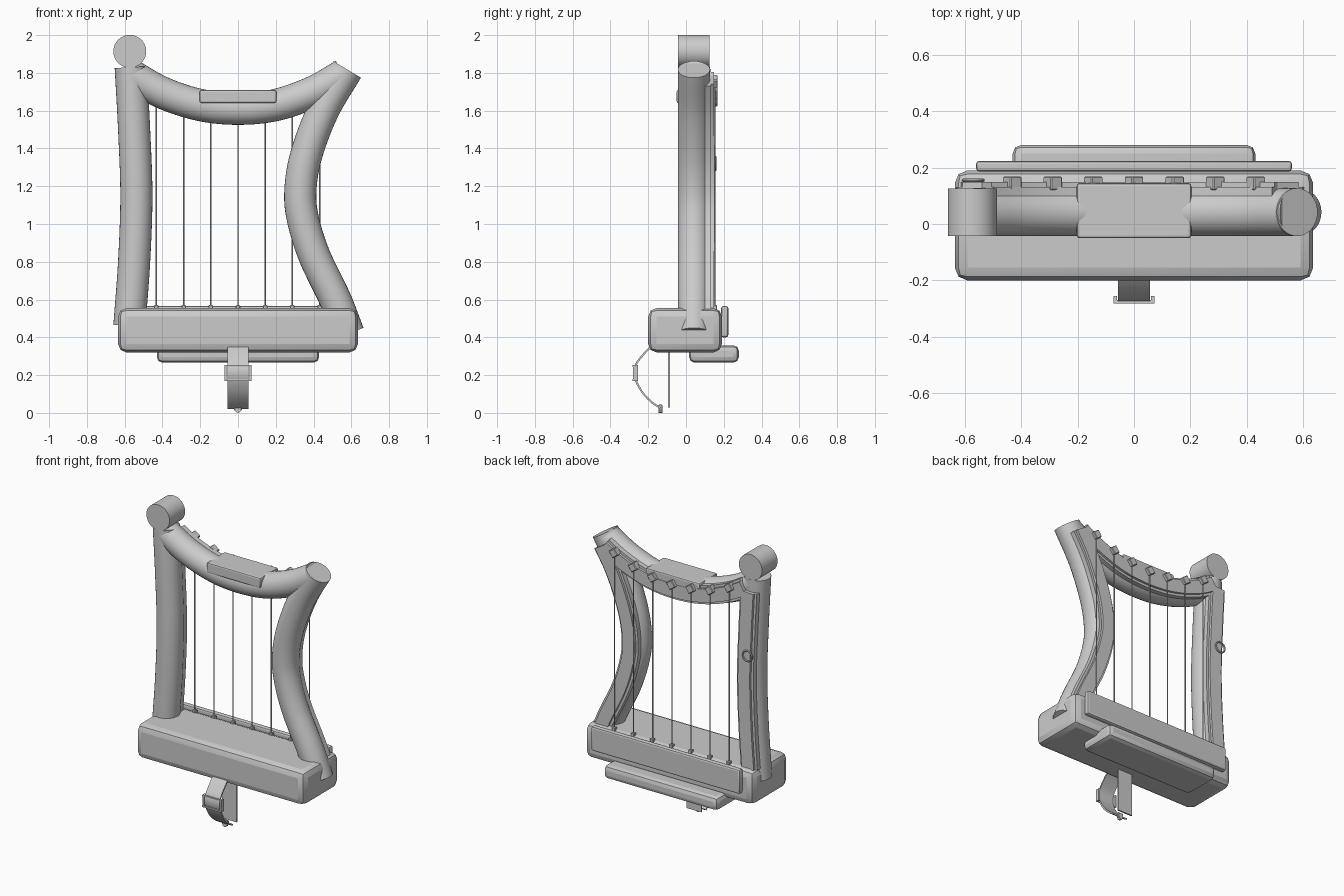
import bpy, bmesh, math
from mathutils import Vector, Matrix

cube = bpy.data.objects.get("Cube")
if cube:
    bpy.data.objects.remove(cube, do_unlink=True)

GREY = (0.6, 0.6, 0.6, 1)
mat = bpy.data.materials.new("plain grey")
mat.use_nodes = True
mat.diffuse_color = GREY
mat.node_tree.nodes["Principled BSDF"].inputs["Base Color"].default_value = GREY


def finish(name, bm, angle=35):
    bmesh.ops.recalc_face_normals(bm, faces=bm.faces[:])
    mesh = bpy.data.meshes.new(name)
    bm.to_mesh(mesh)
    bm.free()
    mesh.materials.append(mat)
    ob = bpy.data.objects.new(name, mesh)
    bpy.context.collection.objects.link(ob)
    bpy.ops.object.select_all(action='DESELECT')
    ob.select_set(True)
    bpy.context.view_layer.objects.active = ob
    bpy.ops.object.shade_smooth_by_angle(angle=math.radians(angle))
    return ob


def box(name, low, high, bevel=0, segments=2, turn=0):
    low, high = Vector(low), Vector(high)
    bm = bmesh.new()
    bmesh.ops.create_cube(bm, size=1)
    bmesh.ops.scale(bm, vec=high - low, verts=bm.verts)
    if bevel:
        bmesh.ops.bevel(bm, geom=bm.edges[:], offset=bevel, segments=segments,
                        profile=0.5, affect='EDGES')
    bmesh.ops.rotate(bm, matrix=Matrix.Rotation(turn, 3, 'Y'), verts=bm.verts)
    bmesh.ops.translate(bm, vec=(low + high) / 2, verts=bm.verts)
    return finish(name, bm, 20)


def cylinder(name, start, end, radius, sides=32):
    start, end = Vector(start), Vector(end)
    axis = end - start
    turn = axis.to_track_quat('Z', 'Y').to_matrix().to_4x4()
    bm = bmesh.new()
    bmesh.ops.create_cone(bm, cap_ends=True, segments=sides, radius1=radius,
                          radius2=radius, depth=axis.length,
                          matrix=Matrix.Translation((start + end) / 2) @ turn)
    return finish(name, bm)


def smooth_path(pts, steps=8):
    # Catmull-Rom curve through the control points
    p = [Vector(q) for q in pts]
    p = [2 * p[0] - p[1]] + p + [2 * p[-1] - p[-2]]
    out = []
    for a, b, c, d in zip(p, p[1:], p[2:], p[3:]):
        for i in range(steps):
            t = i / steps
            out.append(0.5 * (2 * b + (c - a) * t + (2 * a - 5 * b + 4 * c - d) * t * t
                              + (3 * b - a - 3 * c + d) * t ** 3))
    return out + [p[-2]]


def sweep(name, path, section, plane):
    # Sweep a closed section (offset, depth) along a planar path
    bm = bmesh.new()
    rings = []
    for i, p in enumerate(path):
        tan = (path[min(i + 1, len(path) - 1)] - path[max(i - 1, 0)]).normalized()
        side = Vector((-tan.y, tan.x))
        rings.append([bm.verts.new(plane(p + side * s, depth)) for s, depth in section])
    n = len(section)
    for r, q in zip(rings, rings[1:]):
        for k in range(n):
            bm.faces.new((r[k], r[(k + 1) % n], q[(k + 1) % n], q[k]))
    bm.faces.new(rings[0])
    bm.faces.new(rings[-1][::-1])
    return finish(name, bm)


def upright(p, depth):
    return Vector((p.x, depth, p.y))


def sideways(p, depth):
    return Vector((depth, p.x, p.y))


# Round frame tubes with a stepped facing on the back
R, YC = 0.085, 0.042
circle = [(R * math.cos(a * math.tau / 32), YC + R * math.sin(a * math.tau / 32))
          for a in range(32)]
half = [(0.062, 0.09), (0.062, 0.132), (0.045, 0.132), (0.045, 0.148)]
step = half + [(-s, d) for s, d in reversed(half)]
bar = smooth_path([(-0.57, 1.79), (-0.4, 1.695), (-0.2, 1.63), (0, 1.61),
                   (0.2, 1.63), (0.4, 1.7), (0.56, 1.79)])
frame = {
    "right_arm": smooth_path([(-0.575, 0.46), (-0.55, 0.8), (-0.538, 1.15),
                              (-0.55, 1.5), (-0.568, 1.83)]),
    "left_arm": smooth_path([(0.585, 0.42), (0.515, 0.6), (0.405, 0.83), (0.345, 1.02),
                             (0.33, 1.17), (0.36, 1.36), (0.45, 1.6), (0.578, 1.818)]),
    "crossbar": bar,
}
for name, path in frame.items():
    sweep(name, path, circle, upright)
    sweep(name + "_back_facing", path[2:-2], step, upright)

# Scroll on the corner and grip plate on the crossbar
cylinder("corner_scroll", (-0.573, -0.042, 1.914), (-0.573, 0.125, 1.914), 0.087, 48)
box("grip_plate", (-0.203, -0.05, 1.64), (0.203, 0.145, 1.71), 0.01)

# Sound box, back board and foot ledge
box("sound_box", (-0.635, -0.2, 0.32), (0.635, 0.19, 0.555), 0.045)
box("back_board", (-0.56, 0.186, 0.4), (0.56, 0.224, 0.566), 0.012)
box("foot_ledge", (-0.43, 0.016, 0.266), (0.43, 0.28, 0.358), 0.03)

# Strings with tuning pegs and lower pins
for i in range(7):
    x = (i - 3) * 0.144
    z = min(bar, key=lambda p: abs(p.x - x)).y
    cylinder(f"string_{i + 1}", (x, 0.152, 0.53), (x, 0.152, z + 0.04), 0.0035, 8)
    box(f"peg_{i + 1}", (x - 0.025, 0.12, z + 0.02), (x + 0.025, 0.168, z + 0.07),
        0.004, 1, math.radians(35))
    box(f"string_pin_{i + 1}", (x - 0.012, 0.14, 0.545), (x + 0.012, 0.165, 0.57), 0.003, 1)

# Small ring on the back of the arm
loop = [Vector((-0.57 + 0.035 * math.cos(a * math.tau / 24),
                1.32 + 0.035 * math.sin(a * math.tau / 24))) for a in range(25)]
sweep("arm_ring", loop, [(0.006 * math.cos(a * math.tau / 8), 0.155 + 0.006 * math.sin(a * math.tau / 8))
                         for a in range(8)], upright)

# Hanging straps with buckle and end tip
w, t = 0.056, 0.005
flat = [(-t, -w), (t, -w), (t, w), (-t, w)]
sweep("curved_strap", smooth_path([(-0.175, 0.36), (-0.225, 0.31), (-0.268, 0.25), (-0.272, 0.19),
                                   (-0.235, 0.115), (-0.185, 0.06), (-0.135, 0.025)]), flat, sideways)
box("straight_strap", (-w, -0.094, 0.028), (w, -0.084, 0.34))
for z in (0.17, 0.243):
    box("buckle_bar", (-0.072, -0.282, z), (0.072, -0.27, z + 0.01))
for s in (-1, 1):
    box("buckle_side", (s * 0.066 - 0.006, -0.28, 0.17), (s * 0.066 + 0.006, -0.255, 0.253))
box("strap_tip", (-0.02, -0.145, 0.012), (0.02, -0.125, 0.045), 0.003, 1)
cylinder("tip_stud", (0, -0.145, 0.015), (0, -0.125, 0.015), 0.015, 16)
